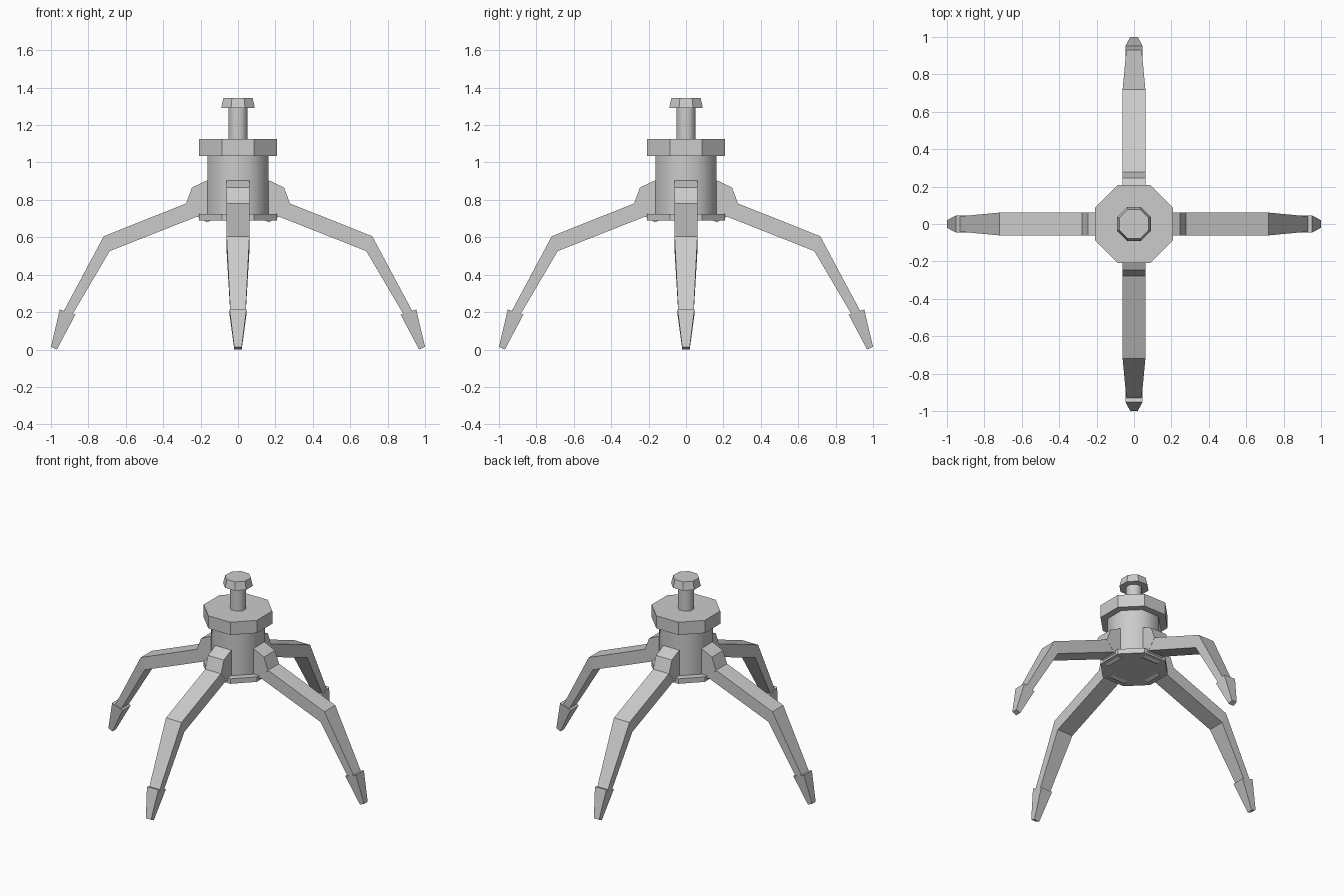
import bpy, bmesh
from math import pi, cos
from mathutils import Matrix, Vector

if "Cube" in bpy.data.objects:
    bpy.data.objects.remove(bpy.data.objects["Cube"])


def finish(bm, name):
    bmesh.ops.recalc_face_normals(bm, faces=bm.faces)
    me = bpy.data.meshes.new(name)
    bm.to_mesh(me)
    bm.free()
    ob = bpy.data.objects.new(name, me)
    bpy.context.collection.objects.link(ob)
    return ob


def octagon(name, a_low, a_high, z0, z1, smooth=False):
    """Eight-sided drum; a_low and a_high are centre-to-flat distances."""
    bm = bmesh.new()
    k = 1 / cos(pi / 8)
    bmesh.ops.create_cone(
        bm, cap_ends=True, segments=8, radius1=a_low * k, radius2=a_high * k,
        depth=z1 - z0,
        matrix=Matrix.Translation((0, 0, (z0 + z1) / 2)) @ Matrix.Rotation(pi / 8, 4, 'Z'))
    # only the side walls are smooth, the caps stay flat
    for f in bm.faces:
        f.smooth = smooth and len(f.verts) == 4
    return finish(bm, name)


def extrude_profile(bm, pts, half):
    """Side profile (x, z) given a thickness in y."""
    f = bm.faces.new([bm.verts.new((x, -half, z)) for x, z in pts])
    new = bmesh.ops.extrude_face_region(bm, geom=[f])['geom']
    bmesh.ops.translate(bm, vec=(0, 2 * half, 0),
                        verts=[v for v in new if isinstance(v, bmesh.types.BMVert)])


def loft(bm, sections):
    """Box limb through sections of (upper point, lower point, half width)."""
    rings = [[bm.verts.new((x, s * w, z)) for (x, z), s in
              ((up, -1), (up, 1), (low, 1), (low, -1))]
             for up, low, w in sections]
    for a, b in zip(rings, rings[1:]):
        for i in range(4):
            j = (i + 1) % 4
            bm.faces.new((a[i], a[j], b[j], b[i]))
    bm.faces.new(rings[0])
    bm.faces.new(rings[-1])


# Central column, from bottom to top
octagon("base_plate", 0.208, 0.208, 0.69, 0.725)
octagon("body", 0.163, 0.163, 0.70, 1.06, True)
octagon("top_plate", 0.208, 0.208, 1.035, 1.125)
octagon("neck", 0.05, 0.05, 1.11, 1.30, True)
octagon("cap", 0.09, 0.078, 1.29, 1.346)

HIP = [(0.10, 0.904), (0.166, 0.904), (0.246, 0.866), (0.278, 0.78),
       (0.22, 0.71), (0.165, 0.68), (0.12, 0.70)]
LIMB = [((0.24, 0.796), (0.20, 0.718), 0.061),
        ((0.718, 0.605), (0.686, 0.526), 0.061),
        ((0.932, 0.205), (0.885, 0.188), 0.041)]
FOOT = [((0.953, 0.214), (0.870, 0.186), 0.045),
        ((1.0, 0.014), (0.968, 0.0), 0.02)]

# Four identical legs around the column
for i, side in enumerate(("right", "back", "left", "front")):
    for part in ("hip", "leg", "foot"):
        bm = bmesh.new()
        if part == "hip":
            extrude_profile(bm, HIP, 0.062)
        else:
            loft(bm, LIMB if part == "leg" else FOOT)
        bm.transform(Matrix.Rotation(i * pi / 2, 4, 'Z'))
        finish(bm, f"{side}_{part}")
